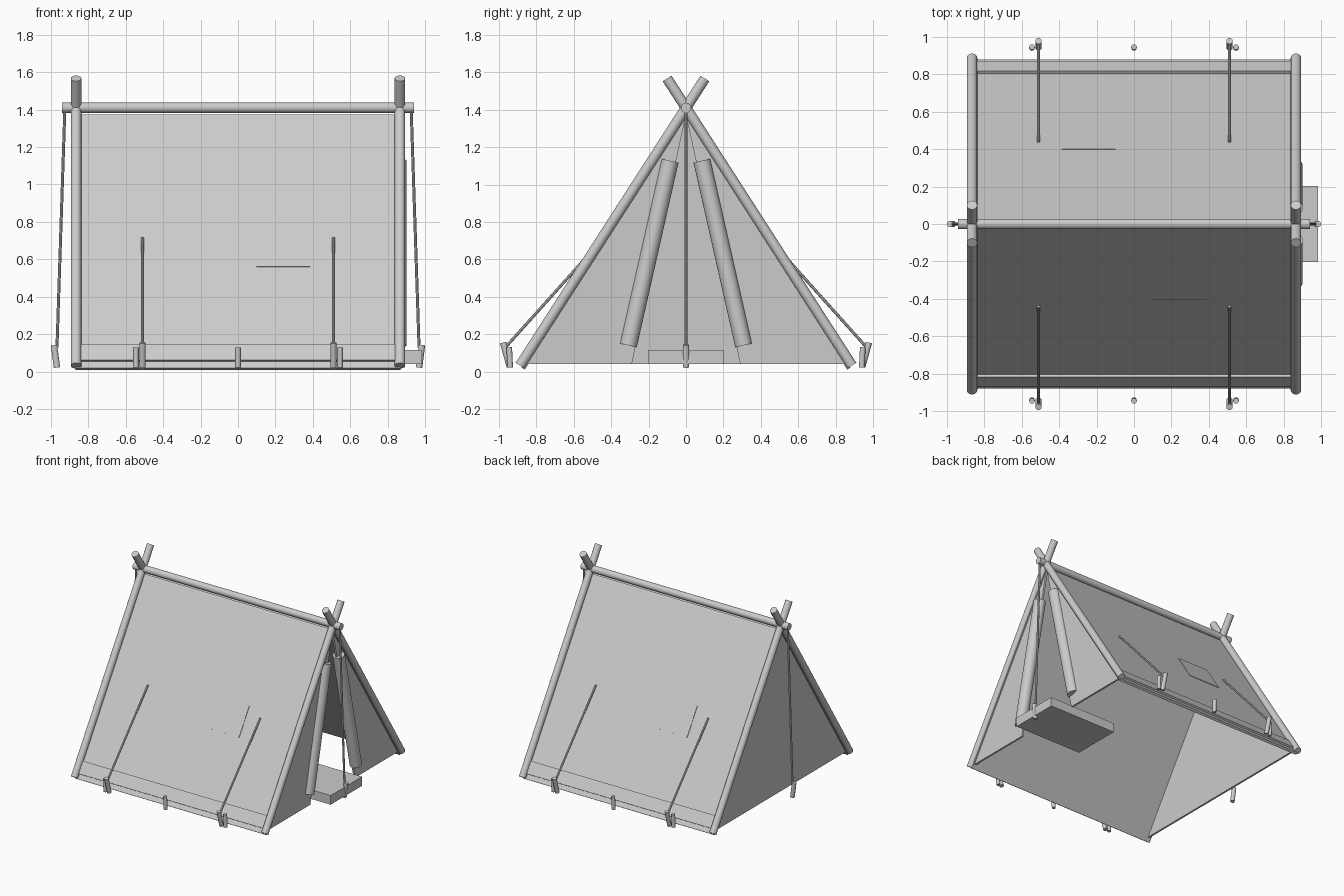
import bpy, bmesh, math
from mathutils import Vector

if "Cube" in bpy.data.objects:
    bpy.data.objects.remove(bpy.data.objects["Cube"])

RIDGE_Z = 1.41
SLOPE = 0.643                      # y run per unit of z drop
L = math.hypot(SLOPE, 1)
N = Vector((-1 / L, -SLOPE / L))   # inward normal of the roof in (y, z)


def finish(name, bm):
    bmesh.ops.recalc_face_normals(bm, faces=bm.faces)
    me = bpy.data.meshes.new(name)
    bm.to_mesh(me)
    bm.free()
    ob = bpy.data.objects.new(name, me)
    bpy.context.collection.objects.link(ob)
    return ob


def rod(name, a, b, r, sides=16):
    """Closed cylinder from a to b."""
    a, b = Vector(a), Vector(b)
    bm = bmesh.new()
    bmesh.ops.create_cone(bm, cap_ends=True, segments=sides,
                          radius1=r, radius2=r, depth=(b - a).length)
    q = (b - a).to_track_quat('Z', 'Y')
    for v in bm.verts:
        v.co = q @ v.co + (a + b) / 2
    ob = finish(name, bm)
    bpy.context.view_layer.objects.active = ob
    ob.select_set(True)
    bpy.ops.object.shade_smooth_by_angle(angle=math.radians(40))
    ob.select_set(False)
    return ob


def prism(name, profile, x0, x1):
    """Extrude a (y, z) outline along x."""
    bm = bmesh.new()
    f = bm.faces.new([bm.verts.new((x0, y, z)) for y, z in profile])
    ext = bmesh.ops.extrude_face_region(bm, geom=[f])['geom']
    bmesh.ops.translate(bm, vec=(x1 - x0, 0, 0),
                        verts=[v for v in ext if isinstance(v, bmesh.types.BMVert)])
    return finish(name, bm)


def roof_slab(name, side, x0, x1, z0, z1, outer, inner):
    """Slab parallel to one roof slope, set in from the pole axis."""
    def p(z, o):
        v = Vector((SLOPE * (RIDGE_Z - z), z)) + N * o
        return (side * v.x, v.y)
    prism(name, [p(z0, outer), p(z1, outer), p(z1, inner), p(z0, inner)], x0, x1)


# Ridge pole
rod("ridge_pole", (-0.94, 0, RIDGE_Z), (0.94, 0, RIDGE_Z), 0.028)

for s, sn in ((-1, "front"), (1, "back")):
    # Roof canvas, bottom hem and repair patch
    roof_slab(sn + "_roof", s, -0.868, 0.868, 0.027, 1.38, 0.012, 0.032)
    roof_slab(sn + "_hem", s, -0.85, 0.85, 0.06, 0.145, -0.003, 0.015)
    xs = sorted((-s * 0.10, -s * 0.385))
    roof_slab(sn + "_patch", s, xs[0], xs[1], 0.565, 0.775, 0.008, 0.02)

    # Crossed end poles
    for e, en in ((-1, "left"), (1, "right")):
        rod(f"{sn}_{en}_pole", (e * 0.865, s * 0.887, 0.032),
            (e * 0.865, -s * 0.101, 1.567), 0.028)
        # Side guy ropes and their stakes
        rod(f"{sn}_{en}_guy", (e * 0.51, s * 0.44, 0.715), (e * 0.51, s * 0.965, 0.13), 0.008, 8)
        rod(f"{sn}_{en}_guy_stake", (e * 0.51, s * 0.942, 0.025),
            (e * 0.51, s * 0.978, 0.155), 0.017, 12)

    # Stakes along the hem
    for x in (-0.545, 0, 0.545):
        rod(sn + "_hem_stake", (x, s * 0.94, 0.022), (x, s * 0.945, 0.13), 0.015, 12)

    # Doorway wall half and rolled door flap
    prism(sn + "_door_wall", [(s * 0.29, 0.04), (s * 0.855, 0.04), (0, 1.37)], 0.845, 0.86)
    rod(sn + "_door_roll", (0.855, s * 0.308, 0.14), (0.855, s * 0.085, 1.127), 0.046, 20)

# Closed end wall
prism("closed_wall", [(-0.855, 0.04), (0.855, 0.04), (0, 1.37)], -0.86, -0.845)

# End guy ropes and stakes
for e, en in ((-1, "left"), (1, "right")):
    rod(en + "_end_guy", (e * 0.925, 0, 1.40), (e * 0.967, 0, 0.13), 0.008, 8)
    rod(en + "_end_stake", (e * 0.967, 0, 0.022), (e * 0.983, 0, 0.143), 0.017, 12)

# Entrance mat
prism("entrance_mat", [(-0.203, 0.04), (0.203, 0.04), (0.203, 0.115), (-0.203, 0.115)], 0.37, 0.984)
